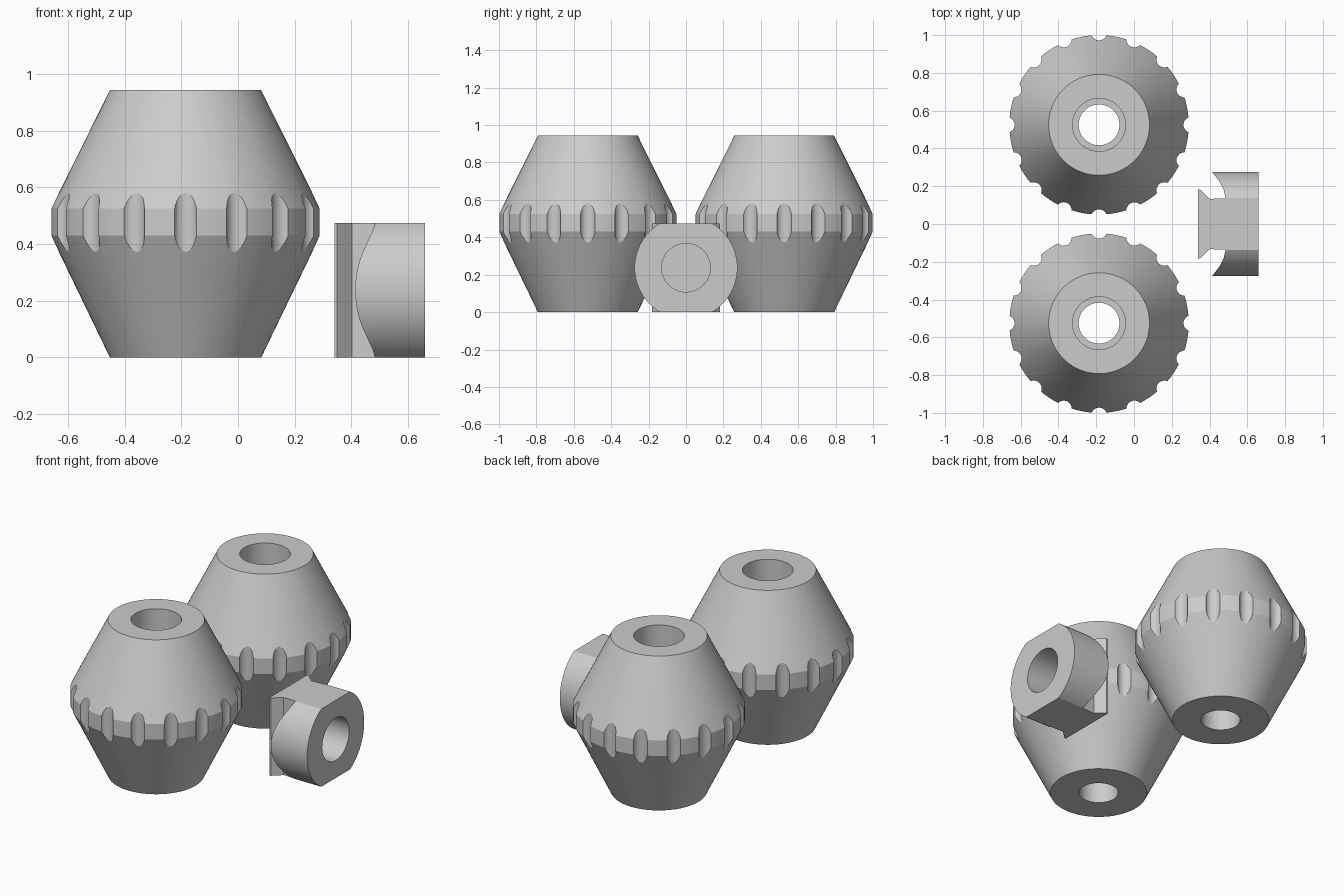
import bpy
import bmesh
from math import cos, sin, tau, pi
from mathutils import Matrix, Vector

cube = bpy.data.objects.get("Cube")
if cube:
    bpy.data.objects.remove(cube)

grey = bpy.data.materials.new("plain grey")
grey.use_nodes = True
COLOUR = (0.6, 0.6, 0.6, 1)
grey.diffuse_color = COLOUR
grey.node_tree.nodes["Principled BSDF"].inputs["Base Color"].default_value = COLOUR


def add_object(name, bm):
    bmesh.ops.recalc_face_normals(bm, faces=bm.faces[:])
    mesh = bpy.data.meshes.new(name)
    bm.to_mesh(mesh)
    bm.free()
    mesh.materials.append(grey)
    obj = bpy.data.objects.new(name, mesh)
    bpy.context.collection.objects.link(obj)
    return obj


def select_only(obj):
    bpy.ops.object.select_all(action="DESELECT")
    obj.select_set(True)
    bpy.context.view_layer.objects.active = obj


def lathe(name, profile, sides):
    """Turn a closed (radius, height) outline around z."""
    bm = bmesh.new()
    rings = [[bm.verts.new((r * cos(tau * i / sides), r * sin(tau * i / sides), z))
              for i in range(sides)] for r, z in profile]
    for a, b in zip(rings, rings[1:] + rings[:1]):
        for i in range(sides):
            j = (i + 1) % sides
            bm.faces.new((a[i], a[j], b[j], b[i]))
    return add_object(name, bm)


def add_cylinder(bm, radius, depth, matrix, sides):
    bmesh.ops.create_cone(bm, cap_ends=True, segments=sides, radius1=radius,
                          radius2=radius, depth=depth, matrix=matrix)


def boolean(obj, tool, operation):
    select_only(obj)
    mod = obj.modifiers.new("boolean", "BOOLEAN")
    mod.operation = operation
    mod.solver = "EXACT"
    mod.object = tool
    bpy.ops.object.modifier_apply(modifier=mod.name)
    bpy.data.objects.remove(tool)


def smooth(obj):
    select_only(obj)
    bpy.ops.object.shade_smooth_by_angle(angle=pi / 9)


def prism(name, outline, height):
    """Extrude an (x, y) outline upwards from the ground."""
    bm = bmesh.new()
    face = bm.faces.new([bm.verts.new((x, y, 0)) for x, y in outline])
    grown = bmesh.ops.extrude_face_region(bm, geom=[face])["geom"]
    bmesh.ops.translate(bm, vec=Vector((0, 0, height)),
                        verts=[g for g in grown if isinstance(g, bmesh.types.BMVert)])
    return add_object(name, bm)


# Double-cone wheel with a stepped bore
wheel = lathe("front_wheel", [(0.267, 0), (0.475, 0.43), (0.475, 0.525), (0.267, 0.943),
                              (0.14, 0.943), (0.14, 0.45), (0.108, 0.45), (0.108, 0)], 96)

# Scalloped grip grooves around the rim
bm = bmesh.new()
for k in range(16):
    a = tau * k / 16
    add_cylinder(bm, 0.042, 0.8,
                 Matrix.Translation((0.489 * cos(a), 0.489 * sin(a), 0.4775)), 24)
boolean(wheel, add_object("groove_cutter", bm), "DIFFERENCE")
smooth(wheel)
wheel.location = (-0.185, -0.525, 0)

# Matching wheel behind
twin = wheel.copy()
twin.name = "back_wheel"
twin.location.y = 0.525
bpy.context.collection.objects.link(twin)

# Dovetail slider: mirrored plan outline, extruded
TALL = 0.475
half = [(0.34, 0.182), (0.35, 0.182), (0.402, 0.133), (0.485, 0.136),
        (0.475, 0.18), (0.452, 0.225), (0.41, 0.28), (0.66, 0.28)]
slider = prism("dovetail_slider", half + [(x, -y) for x, y in reversed(half)], TALL)

# Round off the head without touching the dovetail rail
AXIS = Matrix.Translation((0.5, 0, TALL / 2)) @ Matrix.Rotation(pi / 2, 4, "Y")
bm = bmesh.new()
add_cylinder(bm, 0.275, 0.4, AXIS, 96)
head_round = add_object("head_round", bm)
rail = prism("rail_block", [(0.3, 0.3), (0.405, 0.3), (0.405, -0.3), (0.3, -0.3)], TALL)
boolean(head_round, rail, "UNION")
boolean(slider, head_round, "INTERSECT")

# Blind hole in the outer face
bm = bmesh.new()
add_cylinder(bm, 0.13, 0.54, Matrix.Translation((0.16, 0, 0)) @ AXIS, 64)
boolean(slider, add_object("hole_cutter", bm), "DIFFERENCE")
smooth(slider)
